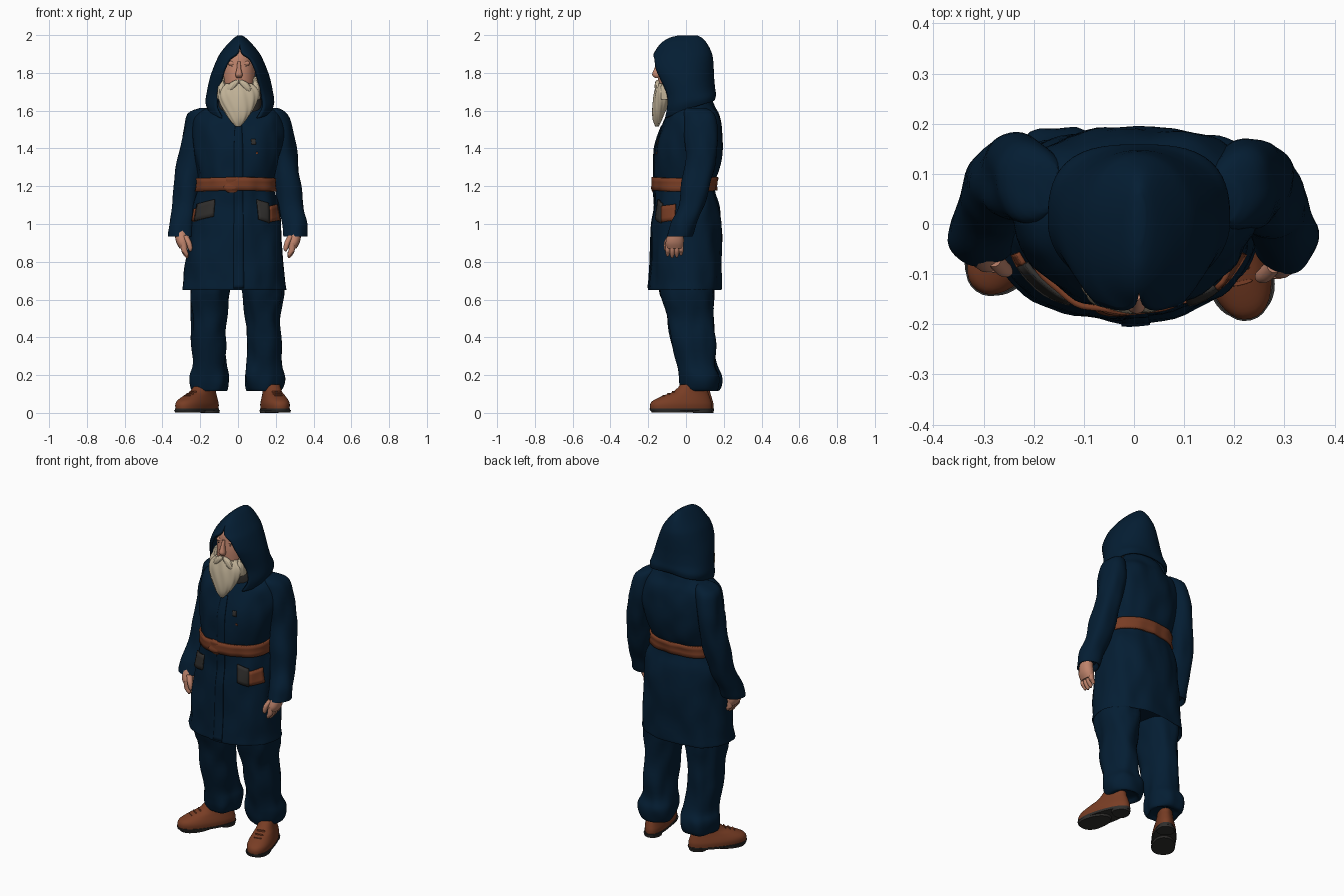
import bpy, bmesh, math
from mathutils import Vector, noise
from mathutils.bvhtree import BVHTree

cube = bpy.data.objects.get("Cube")
if cube:
    bpy.data.objects.remove(cube, do_unlink=True)


def material(name, r, g, b):
    m = bpy.data.materials.new(name)
    m.use_nodes = True
    m.diffuse_color = (r, g, b, 1)
    bsdf = m.node_tree.nodes["Principled BSDF"]
    bsdf.inputs["Base Color"].default_value = (r, g, b, 1)
    bsdf.inputs["Roughness"].default_value = 0.9
    return m


NAVY = material("navy_wool", 0.0012, 0.0125, 0.033)
LEATHER = material("brown_leather", 0.19, 0.047, 0.018)
SKIN = material("skin", 0.52, 0.23, 0.15)
BEARD = material("cream_hair", 0.55, 0.46, 0.32)
GREY = material("dark_grey", 0.03, 0.028, 0.026)


def finish(name, bm, mat, angle=50):
    bmesh.ops.remove_doubles(bm, verts=bm.verts, dist=0.0001)
    bmesh.ops.recalc_face_normals(bm, faces=bm.faces)
    mesh = bpy.data.meshes.new(name)
    bm.to_mesh(mesh)
    ob = bpy.data.objects.new(name, mesh)
    bpy.context.collection.objects.link(ob)
    mesh.materials.append(mat)
    bpy.ops.object.select_all(action='DESELECT')
    ob.select_set(True)
    bpy.context.view_layer.objects.active = ob
    bpy.ops.object.shade_smooth_by_angle(angle=math.radians(angle))
    return ob


def smooth_rows(rows, steps):
    """Spline between the given rows of numbers."""
    out = []
    for i in range(len(rows) - 1):
        p0, p1 = rows[max(i - 1, 0)], rows[i]
        p2, p3 = rows[i + 1], rows[min(i + 2, len(rows) - 1)]
        for k in range(steps):
            t = k / steps
            out.append([b + t * (c - a) / 2 + t * t * (a - 2.5 * b + 2 * c - d / 2)
                        + t ** 3 * (1.5 * (b - c) + (d - a) / 2)
                        for a, b, c, d in zip(p0, p1, p2, p3)])
    return out + [list(rows[-1])]


def bridge(bm, rings, closed):
    n = len(rings[0])
    for a, b in zip(rings, rings[1:]):
        for j in range(n if closed else n - 1):
            k = (j + 1) % n
            bm.faces.new((a[j], a[k], b[k], b[j]))


def loft(bm, rows, seg=40, power=2.2, front=2.2, fold=0, ripple=0, taper=0, steps=4):
    """Horizontal rings: each row is centre x, centre y, z, radius x, radius y."""
    rings = []
    for cx, cy, z, rx, ry in smooth_rows(rows, steps):
        ring = []
        for j in range(seg):
            a = math.tau * j / seg
            c, s = math.cos(a), math.sin(a)
            e = 2 / (front if s < 0 else power)
            x = math.copysign(abs(c) ** e, c) * (1 - taper * s)
            y = math.copysign(abs(s) ** e, s)
            k = 1 + ripple * math.sin(11 * a + 40 * z)
            p = Vector((cx + rx * k * x, cy + ry * k * y, z))
            d = fold * noise.noise(Vector((p.x * 14, p.y * 14, z * 7)))
            ring.append(bm.verts.new(p + Vector((c, s, 0)) * d))
        rings.append(ring)
    bridge(bm, rings, True)
    bm.faces.new(rings[0])
    bm.faces.new(rings[-1])


def lofted(name, mat, *tubes, **options):
    bm = bmesh.new()
    for rows in tubes:
        loft(bm, rows, **options)
    return finish(name, bm, mat)


def mirrored(rows, side, dx=0, dy=0):
    return [(side * r[0] + dx, r[1] + dy) + tuple(r[2:]) for r in rows]


# Coat body
coat_bm = bmesh.new()
loft(coat_bm, [(-.02, 0, .69, .24, .16), (-.02, -.005, .65, .274, .188),
               (-.02, -.004, .7, .27, .19), (-.015, -.002, .85, .255, .188),
               (-.01, .003, 1.0, .24, .182), (-.01, .005, 1.1, .226, .172),
               (-.011, -.006, 1.17, .203, .16), (-.011, -.007, 1.22, .197, .158),
               (-.006, .002, 1.28, .207, .17), (0, .015, 1.4, .232, .18),
               (0, .028, 1.5, .243, .164), (0, .034, 1.57, .228, .14),
               (.005, .038, 1.62, .168, .11), (.005, .037, 1.67, .11, .09),
               (.005, .03, 1.7, .08, .065)],
     seg=72, power=2.5, front=2.1, fold=.012, steps=5)
coat_tree = BVHTree.FromBMesh(coat_bm)
finish("coat_body", coat_bm, NAVY)


def band(name, mat, a0, a1, z0, z1, thick, skew=0, wave=0):
    """Strip wrapped on the coat; angle 0 is the front, positive is the left."""
    bm = bmesh.new()
    na = max(4, int((a1 - a0) / 4))
    nz = max(3, int((z1 - z0) / .02))
    rings = []
    for i in range(nz + 1):
        ring = []
        for j in range(na + 1):
            a = math.radians(a0 + (a1 - a0) * j / na)
            z = z0 + (z1 - z0) * i / nz + skew * j / na + wave * math.cos(a * 2)
            d = Vector((math.sin(a), -math.cos(a), 0))
            hit = coat_tree.ray_cast(d + Vector((0, 0, z)), -d)[0]
            ring.append(bm.verts.new(hit + d * thick))
        rings.append(ring)
    bridge(bm, rings, False)
    ob = finish(name, bm, mat)
    mod = ob.modifiers.new("thickness", 'SOLIDIFY')
    mod.thickness = thick * 1.6
    mod.offset = 0
    return ob


# Coat trim: belt, front overlap, pockets, chest badge
band("belt", LEATHER, -180, 180, 1.175, 1.245, .007, wave=.003)
band("front_overlap", NAVY, -7, 9, .66, 1.52, .0025)
band("left_pocket_flap", GREY, 34, 52, 1.025, 1.13, .006, skew=-.02)
band("left_pocket_side", LEATHER, 52, 75, 1.01, 1.095, .006, skew=.01)
band("right_pocket_flap", GREY, -70, -39, 1.015, 1.105, .006, skew=.025)
band("right_pocket_side", LEATHER, -76, -70, 1.015, 1.08, .006)
band("chest_badge", GREY, 25, 32, 1.42, 1.45, .003)
band("chest_pin", LEATHER, 31, 34, 1.37, 1.38, .003)
lofted("belt_knot", LEATHER, [(-.03, -.165, 1.168, .025, .012), (-.035, -.167, 1.19, .045, .018),
                              (-.03, -.167, 1.215, .038, .014), (-.025, -.167, 1.24, .042, .016),
                              (-.03, -.163, 1.25, .02, .01)], seg=20)

# Arms and hands
SLEEVE = [(.175, .06, 1.615, .03, .05), (.205, .07, 1.582, .06, .08),
          (.228, .083, 1.48, .064, .088), (.248, .08, 1.35, .069, .084),
          (.264, .058, 1.22, .071, .076), (.282, .028, 1.1, .068, .07),
          (.298, -.012, 1.0, .066, .067), (.303, -.035, .935, .066, .065),
          (.303, -.035, .96, .045, .048)]
PALM = [(.303, -.045, .98, .028, .036), (.3, -.055, .94, .034, .044),
        (.293, -.06, .9, .033, .049), (.287, -.06, .87, .022, .043)]
THUMB = [(.28, -.08, .94, .015, .017), (.262, -.1, .905, .015, .016),
         (.253, -.105, .87, .012, .012), (.253, -.104, .855, .004, .004)]
FINGERS = [[(.288, y, .9, .015, .013), (.284, y, .86, .016, .013),
            (.275, y, .835 + lift, .013, .011), (.27, y, .82 + lift, .005, .005)]
           for y, lift in ((-.097, .008), (-.073, 0), (-.049, .003), (-.026, .014))]
LEG = [(.12, .0, .8, .1, .13), (.133, .004, .66, .108, .145), (.135, .02, .52, .096, .124),
       (.138, .035, .4, .088, .118), (.138, .053, .26, .092, .105),
       (.137, .072, .2, .104, .115), (.137, .075, .15, .1, .111),
       (.137, .075, .115, .085, .095), (.137, .075, .13, .05, .06)]
UPPER = [(0, 0, .022, .064, .167), (0, 0, .045, .066, .167), (0, .005, .065, .062, .157),
         (0, .027, .09, .053, .127), (0, .052, .112, .046, .094), (0, .07, .15, .04, .07)]

for side, label, turn, spot, leg_dx, arm_dy in ((1, "left", 14, (.192, -.026), 0, 0),
                                                (-1, "right", -36, (-.214, .004), -.016, .012)):
    lofted(label + "_sleeve", NAVY, mirrored(SLEEVE, side, 0, arm_dy), fold=.012)
    lofted(label + "_hand", SKIN,
           *[mirrored(t, side, 0, arm_dy) for t in [PALM, THUMB] + FINGERS], seg=14)
    lofted(label + "_trouser_leg", NAVY, mirrored(LEG, side, leg_dx), fold=.018)
    # Shoe upper, sole with raised arch, laces
    shoe = [lofted(label + "_shoe_upper", LEATHER, UPPER, power=2.3, taper=.15),
            lofted(label + "_shoe_sole", GREY,
                   [(0, 0, .012, .065, .168), (0, 0, .024, .068, .171)],
                   [(0, -.062, .002, .063, .095), (0, -.062, .014, .066, .103)],
                   [(0, .115, 0, .048, .048), (0, .115, .014, .051, .051)],
                   power=2.3, taper=.15, steps=1)]
    laces = [[(0, y, z - .004, .024, .005), (0, y, z + .004, .022, .004)]
             for y, z in ((-.094, .09), (-.068, .102), (-.042, .113))]
    shoe.append(lofted(label + "_shoe_laces", LEATHER, *laces, seg=10, steps=1))
    for part in shoe:
        part.location = (*spot, 0)
        part.rotation_euler.z = math.radians(turn)

# Hood: open arcs, each row is z, half width, centre y, back, front, opening, droop, flare
HOOD = [(1.998, .012, .02, .04, .06, 0, 0, 0), (1.985, .032, .01, .075, .1, 0, 0, 0),
        (1.955, .063, 0, .112, .135, 0, 0, 0), (1.91, .1, 0, .135, .168, .012, 0, 0),
        (1.875, .12, 0, .143, .192, .058, 0, 0), (1.82, .143, 0, .147, .2, .086, 0, 0),
        (1.77, .16, 0, .149, .175, .1, .005, 0), (1.7, .175, .004, .15, .145, .12, .02, .03),
        (1.645, .182, .005, .154, .145, .125, .04, .1), (1.605, .17, .005, .148, .14, .095, .055, .15)]
hood_bm = bmesh.new()
arcs = []
for z, w, cy, back, front, gap, droop, flare in smooth_rows(HOOD, 4):
    end = math.pi - math.asin(min(1, max(0, gap) / w))
    arc = []
    for j in range(49):
        a = end * (j / 24 - 1)
        c = math.cos(a)
        r = 1 + (flare * math.sin(2 * a) ** 2 if c > 0 else 0)
        p = Vector((.01 + r * w * math.sin(a), cy + r * c * (back if c > 0 else front), z + droop * c))
        arc.append(hood_bm.verts.new(p))
    arcs.append(arc)
bridge(hood_bm, arcs, False)
hood_bm.faces.new(arcs[0])
hood = finish("hood", hood_bm, NAVY)
hem = hood.modifiers.new("thickness", 'SOLIDIFY')
hem.thickness = .014
hem.offset = -1
lofted("inner_collar", GREY, [(.01, -.02, 1.54, .11, .065), (.01, -.02, 1.62, .115, .08),
                              (.01, -.01, 1.7, .11, .075)])

# Head and face
lofted("head", SKIN, [(.005, -.03, 1.62, .06, .07), (.005, -.045, 1.7, .08, .095),
                      (.005, -.045, 1.78, .086, .103), (.005, -.042, 1.84, .084, .102),
                      (.005, -.035, 1.9, .07, .098), (.005, -.02, 1.945, .035, .06)])
lofted("nose", SKIN, [(.005, -.142, 1.86, .008, .01), (.005, -.152, 1.82, .012, .017),
                      (.005, -.158, 1.79, .019, .021), (.005, -.15, 1.772, .012, .012)], seg=16)
for side, label in ((1, "left"), (-1, "right")):
    x = .005 + side * .034
    lofted(label + "_eye", GREY, [(x, -.136, 1.83, .009, .003), (x, -.136, 1.834, .009, .003)],
           seg=12, steps=1)
    lofted(label + "_brow", SKIN, [(x, -.128, 1.84, .018, .008), (x, -.13, 1.851, .024, .01),
                                   (x, -.126, 1.862, .016, .006)], seg=14)

# Beard, side whiskers and moustache
WHISKER = [(.085, -.1, 1.66, .028, .04), (.09, -.1, 1.72, .022, .035), (.086, -.085, 1.78, .008, .02)]
MOUSTACHE = [(.06, -.14, 1.69, .01, .012), (.046, -.148, 1.715, .02, .016),
             (.026, -.15, 1.745, .023, .014), (.01, -.148, 1.762, .01, .008)]
lofted("beard", BEARD, [(0, -.152, 1.515, .01, .008), (0, -.148, 1.55, .042, .022),
                        (0, -.138, 1.61, .08, .036), (0, -.125, 1.67, .104, .048),
                        (.003, -.115, 1.71, .102, .052), (.004, -.112, 1.745, .07, .045)],
       seg=88, fold=.01, ripple=.03)
for side, label in ((1, "left"), (-1, "right")):
    lofted(label + "_whiskers", BEARD, mirrored(WHISKER, side, .004), ripple=.05)
    lofted(label + "_moustache", BEARD, mirrored(MOUSTACHE, side, .005), seg=44, ripple=.05)
